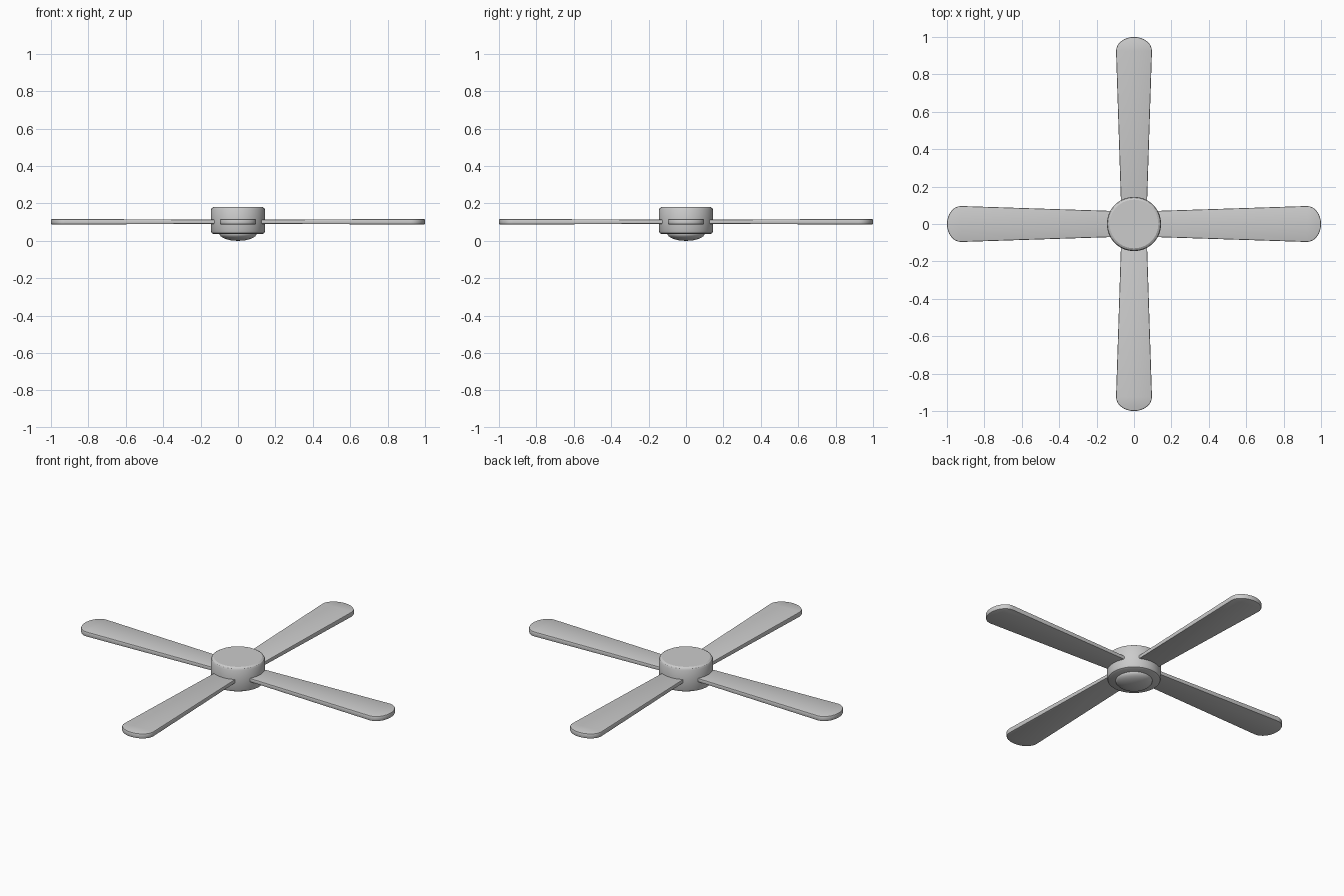
import bpy, bmesh, math

if "Cube" in bpy.data.objects:
    bpy.data.objects.remove(bpy.data.objects["Cube"])

BLADE_Z = 0.102


def finish(name, bm):
    bmesh.ops.recalc_face_normals(bm, faces=bm.faces)
    mesh = bpy.data.meshes.new(name)
    bm.to_mesh(mesh)
    bm.free()
    obj = bpy.data.objects.new(name, mesh)
    bpy.context.collection.objects.link(obj)
    bpy.ops.object.select_all(action='DESELECT')
    obj.select_set(True)
    bpy.context.view_layer.objects.active = obj
    bpy.ops.object.shade_smooth_by_angle(angle=math.radians(30))
    return obj


def lathe(name, profile, steps=48):
    bm = bmesh.new()
    verts = [bm.verts.new((r, 0, z)) for r, z in profile]
    edges = [bm.edges.new(p) for p in zip(verts, verts[1:])]
    bmesh.ops.spin(bm, geom=verts + edges, cent=(0, 0, 0), axis=(0, 0, 1),
                   angle=math.tau, steps=steps)
    bmesh.ops.remove_doubles(bm, verts=bm.verts, dist=1e-5)
    return finish(name, bm)


def blade(name, angle):
    # Outline: narrow root inside the hub, wide rounded tip
    pts = [(0.09, -0.069)]
    for i in range(17):
        t = math.pi * (i / 16 - 0.5)
        pts.append((0.925 + 0.075 * math.cos(t), 0.096 * math.sin(t)))
    pts.append((0.09, 0.069))
    bm = bmesh.new()
    face = bm.faces.new([bm.verts.new((x, y, -0.015)) for x, y in pts])
    geom = bmesh.ops.extrude_face_region(bm, geom=[face])['geom']
    for v in geom:
        if isinstance(v, bmesh.types.BMVert):
            v.co.z = 0.015
    # Soften the rims, then thin the blade toward the root
    rims = [e for e in bm.edges if abs(e.verts[0].co.z - e.verts[1].co.z) < 1e-4]
    bmesh.ops.bevel(bm, geom=rims, offset=0.006, segments=2, profile=0.5,
                    affect='EDGES')
    for v in bm.verts:
        v.co.z *= 0.72 + 0.28 * min(1, (v.co.x - 0.09) / 0.84)
    obj = finish(name, bm)
    obj.location.z = BLADE_Z
    obj.rotation_euler.z = angle


# Motor housing with bevelled rims
lathe("motor_housing", [(0, 0.036), (0.13, 0.036), (0.140, 0.041), (0.145, 0.052),
                        (0.145, 0.165), (0.140, 0.175), (0.13, 0.181), (0, 0.181)])

# Shallow light dome underneath
dome = [(0.099 * math.cos(a), 0.038 - 0.038 * math.sin(a))
        for a in (math.pi / 2 * i / 8 for i in range(8))]
lathe("light_dome", [(0, 0.045), (0.099, 0.045)] + dome + [(0, 0)])

# Four blades
for k in range(4):
    blade(f"fan_blade_{k + 1}", k * math.pi / 2)
